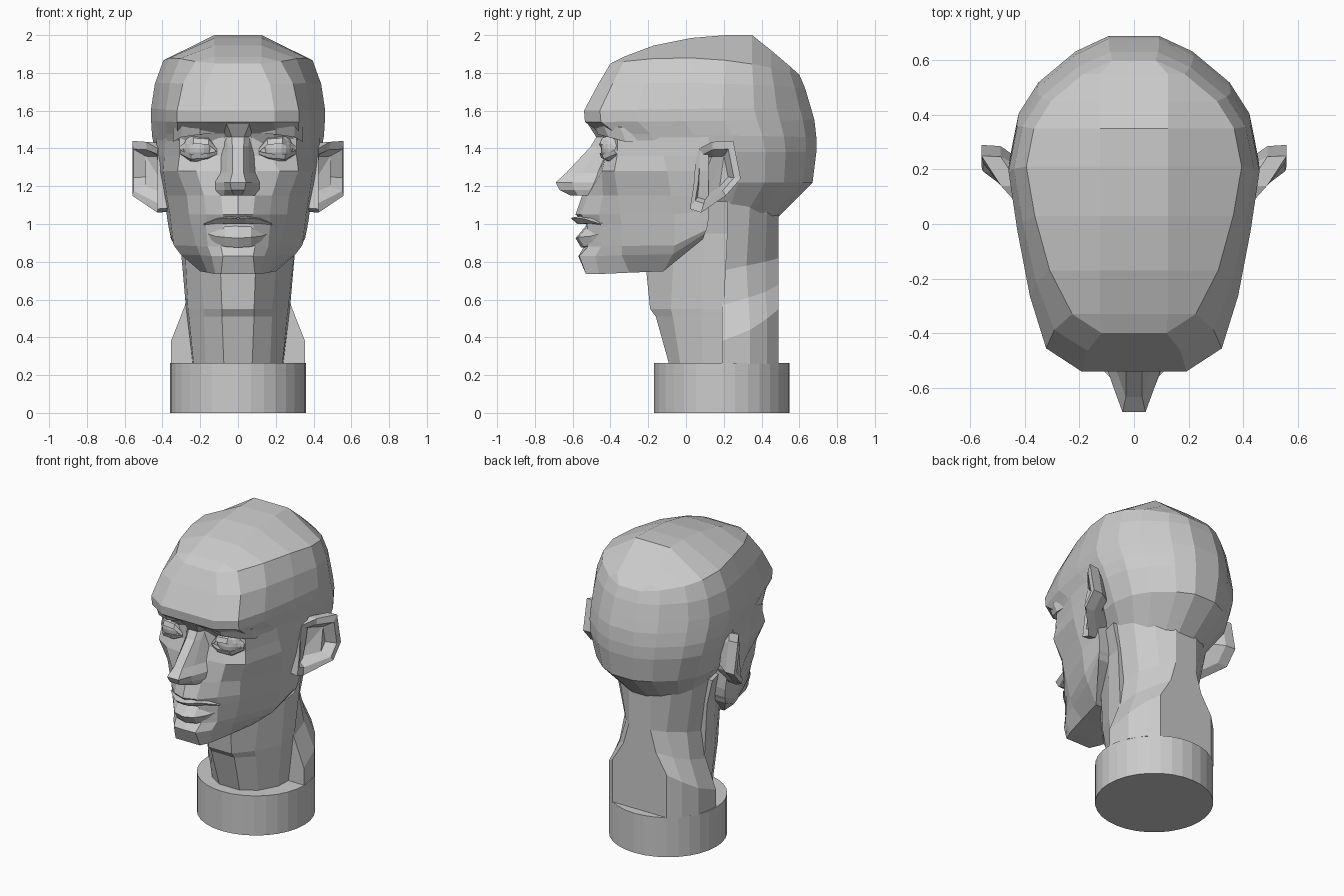
import bpy, bmesh


def loft(name, rings, mirror=False):
    """Skin closed rings of points in order, capping both ends."""
    bm = bmesh.new()
    rows = [[bm.verts.new(p) for p in r] for r in rings]
    n = len(rows[0])
    for a, b in zip(rows, rows[1:]):
        for i in range(n):
            j = (i + 1) % n
            bm.faces.new((a[i], a[j], b[j], b[i]))
    caps = [bm.faces.new(rows[0]), bm.faces.new(rows[-1])]
    bmesh.ops.triangulate(bm, faces=caps)
    bmesh.ops.recalc_face_normals(bm, faces=bm.faces)
    me = bpy.data.meshes.new(name)
    bm.to_mesh(me)
    bm.free()
    ob = bpy.data.objects.new(name, me)
    bpy.context.collection.objects.link(ob)
    if mirror:
        ob.modifiers.new("mirror", "MIRROR")
    return ob


def full(half):
    """Complete a half ring (x >= 0, front to back) to both sides."""
    return half + [(-x, y, z) for x, y, z in reversed(half) if x > 0]


def bar(name, profile, stations):
    """Carry a (y, z) profile along x stations (x, y, z, scale), both sides."""
    loft(name, [[(x, y + s * py, z + s * pz) for py, pz in profile]
                for x, y, z, s in stations], True)


# Round base
bpy.ops.mesh.primitive_cylinder_add(vertices=32, radius=0.359, depth=0.265,
                                    location=(0, 0.19, 0.1325))
bpy.context.object.name = "base"

# Front of the neck
neck = [
    (0.26, [(0.075, -0.09), (0.17, -0.03), (0.235, 0.09), (0.24, 0.20)]),
    (0.51, [(0.085, -0.16), (0.18, -0.07), (0.26, 0.08), (0.27, 0.20)]),
    (0.55, [(0.085, -0.19), (0.18, -0.08), (0.265, 0.08), (0.275, 0.20)]),
    (0.95, [(0.10, -0.23), (0.22, -0.06), (0.285, 0.10), (0.31, 0.22)]),
    (1.12, [(0.10, -0.20), (0.22, -0.04), (0.32, 0.10), (0.35, 0.22)]),
]
loft("neck_front", [full([(x, y, z) for x, y in pts]) for z, pts in neck])

# Back of the neck, flaring down into the round base with a flat rear panel
nape = [
    [(0.355, 0.19, 0.26), (0.33, 0.34, 0.26), (0.27, 0.43, 0.26), (0.20, 0.49, 0.26)],
    [(0.355, 0.19, 0.38), (0.33, 0.34, 0.44), (0.27, 0.43, 0.50), (0.20, 0.49, 0.55)],
    [(0.28, 0.19, 0.57), (0.26, 0.33, 0.61), (0.20, 0.42, 0.64), (0.12, 0.49, 0.68)],
    [(0.265, 0.18, 0.75), (0.23, 0.32, 0.78), (0.15, 0.42, 0.80), (0.08, 0.49, 0.82)],
    [(0.33, 0.18, 1.12), (0.29, 0.34, 1.12), (0.20, 0.43, 1.12), (0.08, 0.49, 1.10)],
]
loft("neck_back", [full(r) for r in nape])

# Cranium: one outline rescaled per level
# (z front, z back, y front, y back, half width, narrowing of the front)
outline = [(0.42, 0.0), (0.70, 0.07), (0.83, 0.23), (0.93, 0.43), (1.0, 0.61),
           (0.93, 0.75), (0.77, 0.85), (0.47, 0.95), (0.2, 1.0)]
levels = [
    (1.08, 1.04, -0.20, 0.49, 0.28, 0), (1.22, 1.22, -0.34, 0.67, 0.39, 0),
    (1.38, 1.38, -0.39, 0.69, 0.44, 0), (1.48, 1.46, -0.45, 0.69, 0.455, 0),
    (1.54, 1.55, -0.535, 0.68, 0.46, 0), (1.60, 1.62, -0.54, 0.66, 0.46, 0),
    (1.74, 1.72, -0.465, 0.63, 0.44, 0.08), (1.85, 1.79, -0.40, 0.60, 0.395, 0.28),
]
skull = [[(hw * u * (1 - f * (1 - t) ** 6), yf + (yb - yf) * t,
           zf + (zb - zf) * t + 0.8 * f * t * (1 - t)) for u, t in outline]
         for zf, zb, yf, yb, hw, f in levels]
loft("cranium", [full(r) for r in skull])

# Crown: a raised centre strip sloping down to the cranium's upper edge
ridge = (1.85, 1.885, 1.945, 1.985, 2.0, 2.0, 1.92, 1.835, 1.79)
loft("crown", [[(x, y, z), (min(x, 0.125), y, h), (-min(x, 0.125), y, h), (-x, y, z)]
               for (x, y, z), h in zip(skull[-1], ridge)])

# Face and jaw: half sections from the centre line to the ear (z, rise toward the ear)
face = [
    (0.735, 0.185, [(0, -.53), (.09, -.53), (.12, -.46), (.16, -.30), (.20, -.12), (.355, .09)]),
    (0.83, 0.12, [(0, -.57), (.08, -.565), (.14, -.48), (.20, -.34), (.305, -.07), (.36, .10)]),
    (0.88, 0.09, [(0, -.54), (.09, -.52), (.16, -.45), (.22, -.34), (.34, -.06), (.365, .11)]),
    (1.00, 0.03, [(0, -.53), (.08, -.52), (.17, -.455), (.25, -.34), (.355, -.06), (.375, .12)]),
    (1.05, 0.02, [(0, -.585), (.08, -.555), (.17, -.46), (.26, -.35), (.36, -.06), (.38, .12)]),
    (1.15, 0.0, [(0, -.55), (.09, -.52), (.18, -.44), (.27, -.36), (.378, -.08), (.395, .12)]),
    (1.28, 0.0, [(0, -.50), (.10, -.46), (.22, -.445), (.32, -.38), (.395, -.10), (.42, .12)]),
    (1.36, 0.0, [(0, -.47), (.08, -.43), (.17, -.425), (.31, -.365), (.39, -.12), (.43, .12)]),
    (1.50, 0.0, [(0, -.46), (.07, -.44), (.17, -.41), (.31, -.36), (.38, -.15), (.435, .12)]),
]
rise = (0, 0, 0, 0.04, 0.08, 1)
loft("face", [full([(x, y, z + up * k) for (x, y), k in zip(pts, rise)])
              for z, up, pts in face])

# Nose, from the bridge to the tip and wings
nose = [
    (1.53, [(0.06, -0.52), (0.09, -0.49), (0.12, -0.40)]),
    (1.46, [(0.032, -0.475), (0.06, -0.44), (0.09, -0.40)]),
    (1.41, [(0.03, -0.505), (0.055, -0.47), (0.09, -0.40)]),
    (1.27, [(0.03, -0.635), (0.06, -0.55), (0.11, -0.42)]),
    (1.22, [(0.042, -0.69), (0.075, -0.60), (0.12, -0.47)]),
    (1.18, [(0.035, -0.67), (0.07, -0.59), (0.118, -0.49)]),
    (1.15, [(0.02, -0.61), (0.075, -0.57), (0.10, -0.49)]),
]
loft("nose", [full([(x, y, z) for x, y in pts]) for z, pts in nose])

# Lips
bar("upper_lip", [(0.03, 0.04), (-0.025, 0.03), (0.01, 0.0), (0.09, 0.0)],
    [(0, -0.583, 1.0, 0.9), (0.04, -0.58, 1.0, 1.1),
     (0.11, -0.52, 1.003, 0.8), (0.18, -0.45, 0.995, 0.2)])
bar("lower_lip", [(0.06, 0.07), (0.0, 0.0), (0.03, -0.05), (0.09, -0.05)],
    [(0, -0.585, 0.925, 1.0), (0.07, -0.57, 0.93, 1.0),
     (0.12, -0.51, 0.935, 0.8), (0.165, -0.45, 0.95, 0.3)])

# Eyes with lids, under the sloping fold of the brow
for side in (-1, 1):
    bpy.ops.mesh.primitive_uv_sphere_add(segments=20, ring_count=12, radius=0.086,
                                         location=(side * 0.205, -0.365, 1.40))
    bpy.context.object.name = "eyeball"
lid = [(-0.012, -0.01), (0.0, 0.02), (0.06, 0.04), (0.06, -0.01)]
bar("upper_lid", lid, [(0.11, -0.43, 1.385, 0.5), (0.155, -0.448, 1.43, 1),
                       (0.235, -0.445, 1.435, 1), (0.305, -0.37, 1.395, 0.7)])
bar("lower_lid", [(y, -z) for y, z in lid],
    [(0.11, -0.43, 1.38, 0.5), (0.165, -0.448, 1.365, 0.8),
     (0.25, -0.435, 1.36, 0.8), (0.305, -0.37, 1.385, 0.7)])
bar("brow_fold", [(-0.01, 0.05), (0.03, -0.045), (0.12, -0.045), (0.12, 0.05)],
    [(0.10, -0.465, 1.505, 0.5), (0.20, -0.49, 1.51, 0.8),
     (0.30, -0.44, 1.505, 1.0), (0.345, -0.34, 1.47, 0.8)])

# Ears: slanted outline with a rim, a hollow and a back
ear = [(0.05, 1.33), (0.07, 1.40), (0.14, 1.435), (0.25, 1.44), (0.29, 1.24),
       (0.21, 1.15), (0.08, 1.06), (0.02, 1.08), (0.04, 1.20)]


def ear_ring(scale, dx):
    return [(max(0.425, 0.345 + 1.02 * min(y, 0.21)) + dx, 0.14 + (y - 0.14) * scale,
             1.26 + (z - 1.26) * scale) for y, z in ear]


loft("ear", [ear_ring(0.6, -0.15), ear_ring(0.97, -0.07), ear_ring(1, 0),
             ear_ring(0.76, -0.005), ear_ring(0.55, -0.07)], True)
